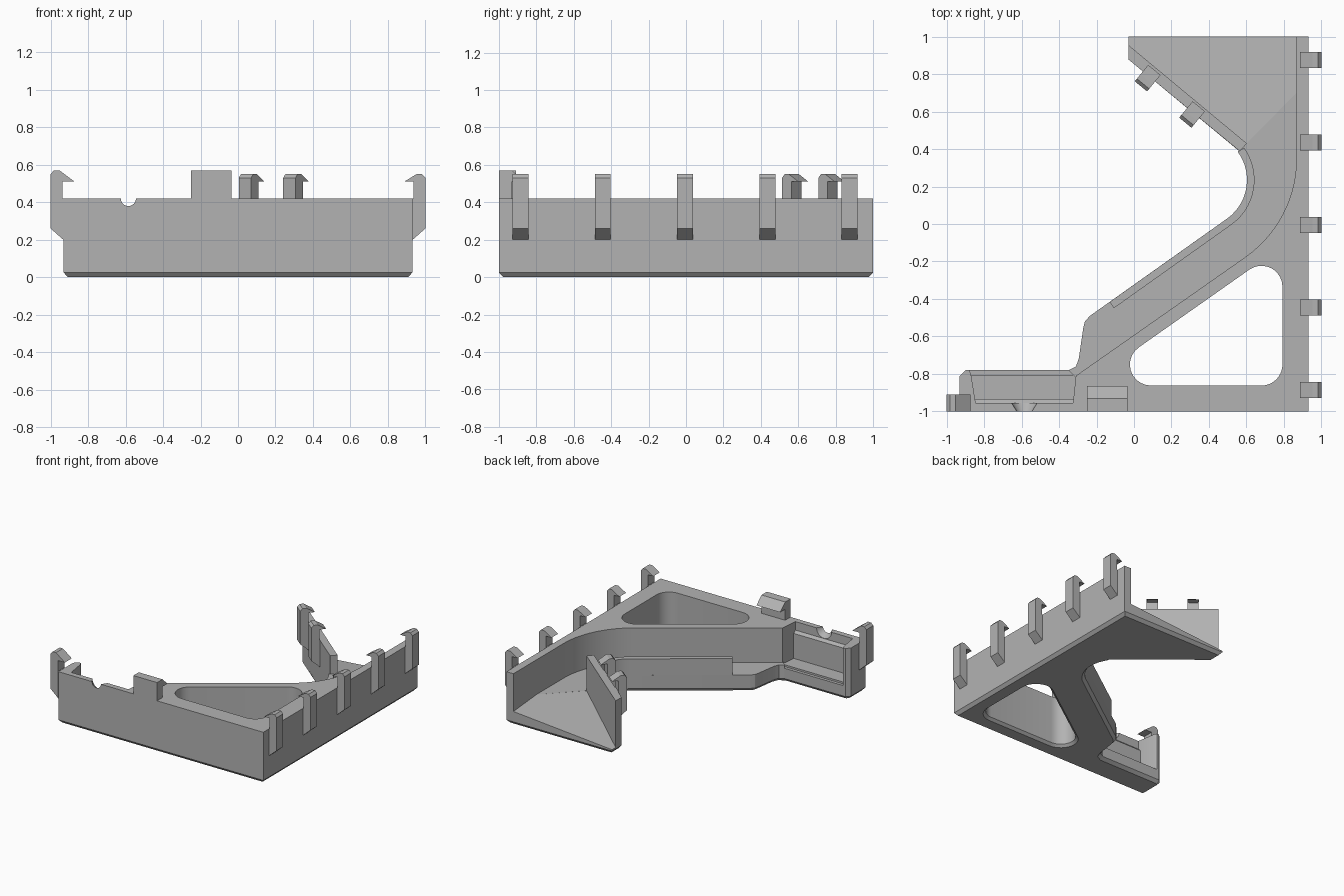
import bpy, bmesh
from math import sin, cos, radians, pi, atan2
from mathutils import Vector, Matrix

if "Cube" in bpy.data.objects:
    bpy.data.objects.remove(bpy.data.objects["Cube"])

grey = bpy.data.materials.new("plain grey")
grey.use_nodes = True
grey.diffuse_color = (0.45, 0.45, 0.45, 1)
grey.node_tree.nodes["Principled BSDF"].inputs["Base Color"].default_value = grey.diffuse_color
parts = []


def finish(name, bm, matrix=None):
    bmesh.ops.recalc_face_normals(bm, faces=bm.faces)
    mesh = bpy.data.meshes.new(name)
    bm.to_mesh(mesh)
    bm.free()
    mesh.materials.append(grey)
    obj = bpy.data.objects.new(name, mesh)
    if matrix:
        obj.matrix_world = matrix
    bpy.context.collection.objects.link(obj)
    parts.append(obj)
    return obj


def arc(cx, cy, r, start, end, steps=14):
    angles = [radians(start + (end - start) * i / steps) for i in range(steps + 1)]
    return [(cx + r * cos(a), cy + r * sin(a)) for a in angles]


def inset(points, d):
    """Move a closed counter-clockwise outline inward by d."""
    result = []
    for i, p in enumerate(points):
        a, b, c = Vector(points[i - 1]), Vector(p), Vector(points[(i + 1) % len(points)])
        e, f = (b - a).normalized(), (c - b).normalized()
        n, m = Vector((-e.y, e.x)), Vector((-f.y, f.x))
        result.append(b + (n + m) * d / (1 + n.dot(m)))
    return result


def loft(name, points, rings, tops=None):
    """Stack an outline at (height, inset) rings; tops gives a sloping upper face."""
    area = sum(points[i - 1][0] * p[1] - p[0] * points[i - 1][1] for i, p in enumerate(points))
    if area < 0:
        points = points[::-1]
        tops = tops[::-1] if tops else None
    bm = bmesh.new()
    loops = []
    for z, d in rings:
        loops.append([bm.verts.new((x, y, z)) for x, y in inset(points, d)])
    if tops:
        for v, z in zip(loops[-1], tops):
            v.co.z = z
    for low, high in zip(loops, loops[1:]):
        for i in range(len(low)):
            bm.faces.new((low[i - 1], low[i], high[i], high[i - 1]))
    bm.faces.new(loops[0])
    bm.faces.new(loops[-1])
    return finish(name, bm)


def block(name, points, low, high):
    return loft(name, points, [(low, 0), (high, 0)])


def cut(target, cutter):
    mod = target.modifiers.new("cut", 'BOOLEAN')
    mod.operation = 'DIFFERENCE'
    mod.solver = 'EXACT'
    mod.object = cutter
    bpy.context.view_layer.objects.active = target
    bpy.ops.object.modifier_apply(modifier=mod.name)


def extruded(name, profile, width, x, y, angle):
    """Profile in (outward, height), centred across its width and turned to face angle."""
    bm = bmesh.new()
    sides = [[bm.verts.new((u, s * width / 2, z)) for u, z in profile] for s in (-1, 1)]
    for side in sides:
        bm.faces.new(side)
    for i in range(len(profile)):
        bm.faces.new((sides[0][i - 1], sides[0][i], sides[1][i], sides[1][i - 1]))
    return finish(name, bm, Matrix.Translation((x, y, 0)) @ Matrix.Rotation(angle, 4, 'Z'))


def clip(name, x, y, angle, width=0.085, top=0.55, reach=0.045):
    profile = [(0, 0.2), (0.068, 0.26), (0.068, top - 0.02), (0.05, top), (0.02, top),
               (-reach, 0.51), (0.004, 0.51), (0.004, 0.42), (0, 0.42)]
    return extruded(name, profile, width, x, y, angle)


# Shared outlines
throat = arc(0.35, 0.235, 0.253, 36, -54.6)
throat_inner = arc(0.35, 0.235, 0.293, 36, -54.6)
tail = [(-0.235, -0.49), (-0.262, -0.52), (-0.27, -0.55), (-0.295, -0.72),
        (-0.31, -0.76), (-0.35, -0.78)]
pocket_edge = [(-0.9, -0.78), (-0.93, -0.81)]
wall_curve = arc(0.223, 0.35, 0.644, -55, 0)

# Base slab with chamfered underside
outline = ([(0.93, -1), (0.93, 1), (-0.03, 1), (-0.03, 0.878), (0.56, 0.39)]
           + throat + tail + pocket_edge + [(-0.93, -1)])
base_slab = loft("base_slab", outline, [(0, 0.022), (0.025, 0), (0.035, 0)])

# Tall corner body
tall_body = block("tall_body", [(-0.325, -1), (-0.325, -0.95), (-0.31, -0.81)] + wall_curve
                  + [(0.867, 1), (0.93, 1), (0.93, -1)], 0.025, 0.42)

# Rounded triangular opening
opening = (arc(0.68, -0.335, 0.112, 0, 125, 10) + arc(0.09, -0.75, 0.112, 125, 270, 10)
           + arc(0.68, -0.75, 0.112, 270, 360, 10))
opening_cutter = loft("opening_cutter", opening, [(-0.02, -0.04), (0.02, 0), (0.8, 0)])
cut(base_slab, opening_cutter)
cut(tall_body, opening_cutter)

# Channel floor, raised lip and back ramp
block("channel_floor", throat + tail + [(-0.31, -0.82)] + wall_curve
      + [(0.867, 0.7), (0.6, 0.43)], 0.025, 0.135)
block("channel_lip", throat + [(-0.13, -0.416), (-0.107, -0.449)] + throat_inner[::-1],
      0.025, 0.27)
loft("back_ramp", [(0.867, 1), (-0.03, 1), (-0.03, 0.94), (0.6, 0.42), (0.867, 0.7)],
     [(0.025, 0), (0.1, 0)], tops=[0.11, 0.036, 0.038, 0.135, 0.135])

# Slanted clip wall
block("slanted_wall", [(-0.03, 0.878), (0.565, 0.388), (0.602, 0.43), (-0.03, 0.955)],
      0.025, 0.42)

# Front pocket: floor, rim, front wall and end wall
block("pocket_floor", [(-0.3, -0.98), (-0.3, -0.805), (-0.9, -0.805), (-0.9, -0.98)], 0.025, 0.125)
block("pocket_rim", [(-0.29, -0.82), (-0.3, -0.74), (-0.31, -0.76), (-0.35, -0.78)]
      + pocket_edge + [(-0.92, -0.82)], 0.025, 0.11)
front_wall = extruded("front_wall", [(0, 0.025), (0, 0.42), (-0.045, 0.42), (-0.045, 0.35),
                                     (-0.065, 0.33), (-0.065, 0.025)],
                      0.61, -0.62, -1, -pi / 2)
block("pocket_end_wall", [(-0.93, -1), (-0.845, -1), (-0.845, -0.955), (-0.87, -0.8),
                          (-0.88, -0.78)] + pocket_edge, 0.025, 0.42)

# Conical cable notch in the front wall
bm = bmesh.new()
bmesh.ops.create_cone(bm, cap_ends=True, segments=32, radius1=0.034, radius2=0.084, depth=0.08)
notch_cutter = finish("notch_cutter", bm, Matrix.Translation((-0.585, -0.97, 0.42))
                      @ Matrix.Rotation(-pi / 2, 4, 'X'))
bpy.context.view_layer.update()
cut(front_wall, notch_cutter)

for cutter in (opening_cutter, notch_cutter):
    parts.remove(cutter)
    bpy.data.objects.remove(cutter)

# Snap clips on the long side, slanted wall and pocket end
for i in range(5):
    clip(f"side_clip_{i + 1}", 0.932, 0.875 - 0.44 * i, 0)
outward = atan2(-0.773, -0.634)
clip("slanted_clip_back", 0.08, 0.787, outward)
clip("slanted_clip_front", 0.317, 0.593, outward)
clip("pocket_clip", -0.932, -0.955, pi, width=0.09, top=0.57, reach=0.06)

# Wide hook on the front edge
extruded("front_hook", [(0, 0.41), (0.07, 0.41), (0.07, 0.57), (0, 0.57), (-0.065, 0.51), (0, 0.51)],
         0.215, -0.142, -0.93, -pi / 2)

# Smooth the arcs and keep edges crisp
bpy.ops.object.select_all(action='DESELECT')
for obj in parts:
    obj.select_set(True)
bpy.context.view_layer.objects.active = parts[0]
bpy.ops.object.shade_smooth_by_angle(angle=radians(25))
